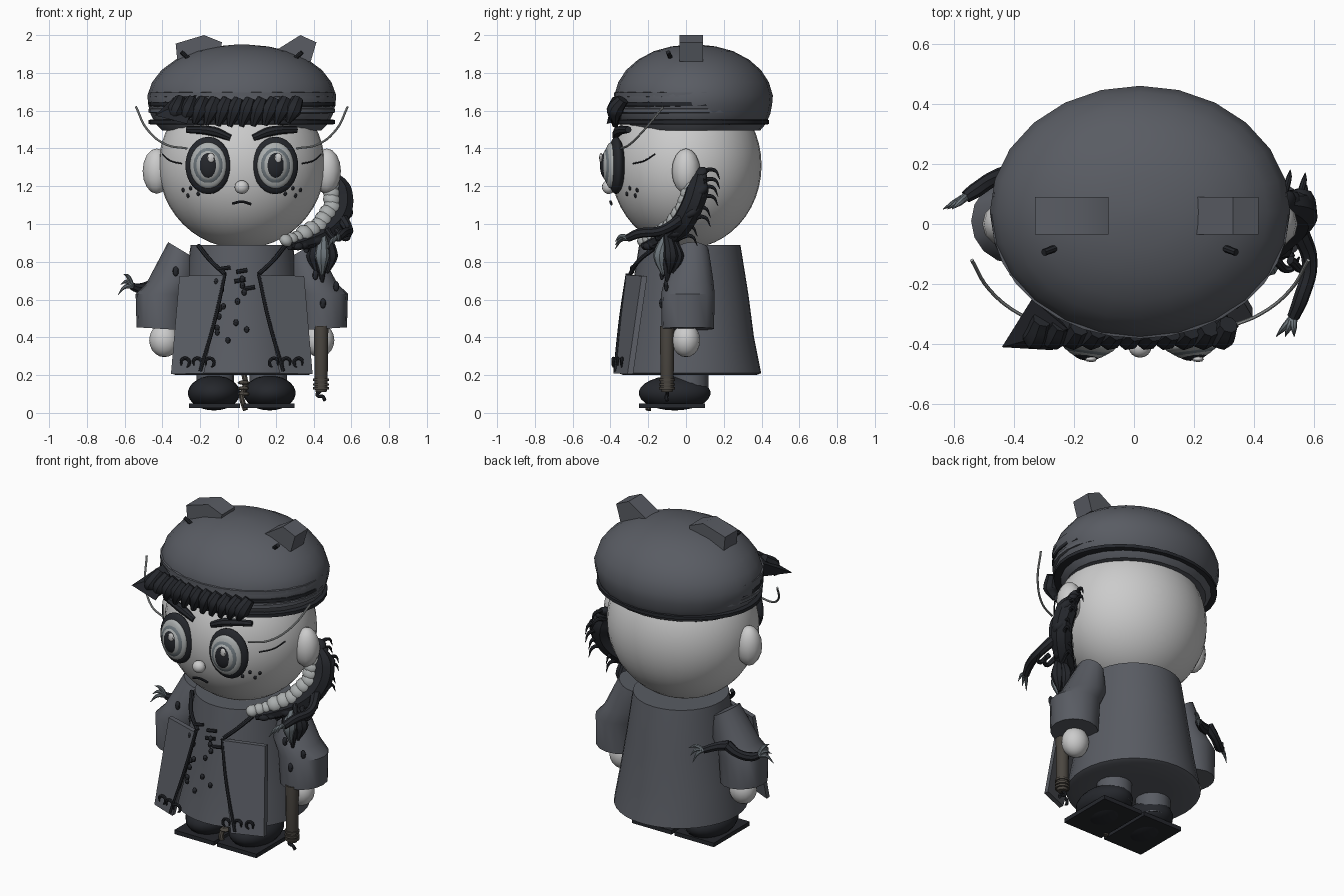
import bpy, bmesh, random
from math import sin, cos, pi, radians
from mathutils import Vector

if "Cube" in bpy.data.objects:
    bpy.data.objects.remove(bpy.data.objects["Cube"])

random.seed(4)
CX = 0.02  # mirror plane of the figure


def mat(name, r, g, b):
    m = bpy.data.materials.new(name)
    m.diffuse_color = (r, g, b, 1)
    m.use_nodes = True
    m.node_tree.nodes["Principled BSDF"].inputs["Base Color"].default_value = m.diffuse_color
    return m


SKIN, CLOTH, DARK = mat("skin", .55, .55, .55), mat("cloth", .1, .107, .125), mat("dark", .018, .02, .025)
PALE, MID, WOOD = mat("pale", .4, .42, .42), mat("mid", .16, .19, .21), mat("wood", .07, .062, .052)


def finish(o, m, smooth=True):
    o.data.materials.append(m)
    bpy.ops.object.select_all(action='DESELECT')
    o.select_set(True)
    bpy.context.view_layer.objects.active = o
    if smooth:
        bpy.ops.object.shade_smooth_by_angle(angle=radians(40))
    return o


def mesh(name, verts, faces, m, smooth=True):
    me = bpy.data.meshes.new(name)
    me.from_pydata(verts, [], faces)
    bm = bmesh.new()
    bm.from_mesh(me)
    bmesh.ops.recalc_face_normals(bm, faces=bm.faces)
    bm.to_mesh(me)
    bm.free()
    o = bpy.data.objects.new(name, me)
    bpy.context.collection.objects.link(o)
    return finish(o, m, smooth)


def ball(name, c, r, m, rot=(0, 0, 0), n=16):
    bpy.ops.mesh.primitive_uv_sphere_add(segments=n, ring_count=max(6, n * 2 // 3), location=c, rotation=rot)
    o = bpy.context.object
    o.name, o.scale = name, r
    return finish(o, m)


def loft(name, rings, m, n=28):
    """rings: (cx, cy, cz, rx, ry, slope of z along x)"""
    v = [(x + rx * cos(2 * pi * i / n), y + ry * sin(2 * pi * i / n), z + s * rx * cos(2 * pi * i / n))
         for x, y, z, rx, ry, s in rings for i in range(n)]
    f = [(k * n + i, k * n + (i + 1) % n, (k + 1) * n + (i + 1) % n, (k + 1) * n + i)
         for k in range(len(rings) - 1) for i in range(n)]
    f += [tuple(range(n)), tuple(range((len(rings) - 1) * n, len(rings) * n))]
    return mesh(name, v, f, m)


def prism(name, pts, d, m):
    n, d = len(pts), Vector(d)
    v = [Vector(p) for p in pts] + [Vector(p) + d for p in pts]
    f = [tuple(range(n)), tuple(range(n, 2 * n))] + [(i, (i + 1) % n, n + (i + 1) % n, n + i) for i in range(n)]
    return mesh(name, v, f, m)


def tube(name, pts, r, m, taper=None):
    cu = bpy.data.curves.new(name, 'CURVE')
    cu.dimensions, cu.bevel_depth, cu.bevel_resolution = '3D', r, 2
    cu.use_fill_caps, cu.resolution_u = True, 5
    s = cu.splines.new('BEZIER')
    s.bezier_points.add(len(pts) - 1)
    for i, (p, q) in enumerate(zip(s.bezier_points, pts)):
        p.co, p.handle_left_type, p.handle_right_type = q, 'AUTO', 'AUTO'
        p.radius = taper[i] if taper else 1
    o = bpy.data.objects.new(name, cu)
    bpy.context.collection.objects.link(o)
    bpy.ops.object.select_all(action='DESELECT')
    o.select_set(True)
    bpy.context.view_layer.objects.active = o
    bpy.ops.object.convert(target='MESH')
    return finish(bpy.context.object, m)


def claw(name, pts, m, spread):
    """thin arm ending in three hooked fingers"""
    tube(name, pts, .026, m, [1.2] + [1] * (len(pts) - 2) + [.8])
    a, d = Vector(pts[-1]), (Vector(pts[-1]) - Vector(pts[-2])).normalized()
    for k in (-1, 0, 1):
        e = a + d * .075 + Vector(spread) * k
        tube(name + "_finger", [a, (a + e) / 2 + Vector((0, 0, .015)), e - Vector((0, 0, .01))], .014, MID, [1, .8, .1])


# Head, nose, mouth
ball("head", (CX, 0, 1.31), (.44, .4, .44), SKIN, n=36)
ball("nose", (CX, -.41, 1.195), (.038, .035, .036), SKIN)
tube("mouth", [(-.03, -.395, 1.108), (CX, -.4, 1.118), (.07, -.395, 1.105)], .007, DARK)

# Soft cap with bands and two peaked tabs
prof = [(.84, 1.495), (.91, 1.53), (.965, 1.58), (.99, 1.63), (1, 1.68), (.95, 1.75), (.85, 1.815), (.7, 1.87), (.5, 1.915), (.28, 1.94), (.06, 1.95)]
loft("cap", [(CX, .04, z, .5 * r, .42 * r, 0) for r, z in prof], CLOTH, 24)
for z, r, y, m in ((1.54, .985, .035, DARK), (1.60, .985, .025, CLOTH), (1.635, .99, .025, DARK), (1.685, .99, .025, CLOTH)):
    loft("cap_band", [(CX, y, z + dz, .5 * k * r, .41 * k * r, 0) for dz, k in ((-.014, .97), (-.01, 1), (.01, 1), (.014, .97))], m, 32)
prism("cap_tab_left", [(x, -.035, z) for x, z in ((-.33, 1.955), (-.18, 2.0), (-.085, 1.962), (-.1, 1.88), (-.32, 1.85))], (0, .125, 0), CLOTH)
prism("cap_tab_right", [(x, -.035, z) for x, z in ((.17, 1.9), (.33, 2.0), (.415, 1.962), (.385, 1.86), (.2, 1.86))], (0, .125, 0), CLOTH)

for s in (-1, 1):
    X = lambda x: CX + s * x
    ball("ear", (X(.45), 0, 1.28), (.075, .075, .12), SKIN, n=12)
    tube("cap_stitch", [(X(.32), -.095, 1.91), (X(.28), -.08, 1.875)], .012, DARK)
    # Eye as stacked domes
    ex = X(.178)
    for nm, y, rx, ry, rz, m in (("eye_rim", -.37, .122, .045, .152, DARK), ("eye_white", -.398, .098, .035, .122, PALE),
                                 ("iris_ring", -.408, .083, .034, .1, MID), ("iris", -.415, .07, .034, .085, PALE),
                                 ("pupil", -.424, .053, .031, .072, DARK)):
        ball(nm, (ex, y, 1.31), (rx, ry, rz), m, (0, 0, s * .15), 20)
    ball("eye_glint", (ex + .015, -.45, 1.35), (.02, .01, .026), SKIN, n=8)
    # Brow, whisker, cheek line, freckles
    tube("brow", [(X(.06), -.37, 1.455), (X(.15), -.36, 1.49), (X(.29), -.305, 1.5)], .026, DARK, [.7, 1, .7])
    tube("whisker", [(X(.56), -.12, 1.62), (X(.5), -.22, 1.5), (X(.4), -.3, 1.42), (X(.29), -.345, 1.4)], .006, PALE)
    tube("cheek_line", [(X(.42), -.165, 1.37), (X(.38), -.22, 1.335), (X(.32), -.28, 1.32)], .004, DARK)
    for a, z in ((.23, 1.16), (.27, 1.19), (.285, 1.15), (.31, 1.18)):
        ball("freckle", (X(a), -.4 * (1 - (a / .44) ** 2 - ((z - 1.31) / .44) ** 2) ** .5, z), (.009, .009, .012), DARK, n=8)

    # Sleeve, hand, leg, shoe
    loft("sleeve", [(X(.325), .035, .865, .065, .085, .6 * s), (X(.37), .015, .7, .135, .13, -.1 * s),
                    (X(.42), .01, .63, .142, .142, 0), (X(.425), .01, .445, .132, .138, .06 * s)], CLOTH, 16)
    ball("hand", (X(.41), 0, .385), (.08, .075, .09), SKIN)
    loft("leg", [(X(.14), .02, z, .1, .1, 0) for z in (.08, .26)], CLOTH, 16)
    ball("shoe", (X(.147), -.06, .105), (.138, .19, .092), DARK, n=20)
    prism("sole", [(X(a), y, .025) for a, y in ((.01, -.25), (.28, -.25), (.28, .1), (.01, .1))], (0, 0, .025), DARK)

    # Coat front panel, lapel edging and hem scrolls
    prism("coat_panel", [(X(.09), -.32, .73), (X(.33), -.235, .725), (X(.375), -.31, .205), (X(.2), -.385, .21)], (0, .03, 0), CLOTH)
    tube("collar_edge", [(X(.23), -.15, .885), (X(.16), -.255, .8), (X(.09), -.295, .735)], .012, DARK)
    tube("lapel_edge", [(X(.09), -.31, .735), (X(.14), -.345, .5), (X(.22), -.375, .22)], .01, DARK)
    for k in range(3):
        a, r = .17 + k * .065, .024
        tube("hem_scroll", [(X(a + r * cos(t)), -.385 + (a - .17) * .35, .265 + r * sin(t)) for t in (-.6, .8, 2.2, 3.6, 4.4)], .009, DARK, [.4, 1, 1, 1, .4])

# Coat body
loft("coat", [(CX, .02, z, rx, ry, 0) for rx, ry, z in ((.22, .22, .2), (.35, .35, .2), (.375, .378, .21), (.37, .37, .25), (.345, .34, .4),
                                                       (.305, .31, .63), (.275, .273, .86), (.27, .268, .89))], CLOTH, 36)

# Spots on the coat front and sleeves, short toggles at the collar
for i in range(16):
    z = random.uniform(.36, .74)
    ball("coat_spot", (random.uniform(-.13, .06), -.3 - (.72 - z) * .14, z), (.014, .012, .018), DARK, n=8)
for x, z in ((-.07, .765), (.01, .70), (.06, .66), (.02, .75)):
    tube("coat_toggle", [(x - .03, -.285, z - .004), (x + .03, -.285, z + .006)], .011, DARK)
for x, y, z in ((.41, -.128, .73), (.45, -.13, .58), (.52, -.105, .67), (-.33, -.118, .75), (-.25, -.1, .68)):
    ball("sleeve_spot", (x, y, z), (.016, .012, .027), DARK, n=8)

# Fringe of overlapping locks below the cap
for i in range(11):
    x = -.33 + i * .062
    tube("fringe_lock", [(x + .025, -.36 + .35 * (x - CX) ** 2, 1.66), (x, -.375, 1.6), (x - .025, -.375, 1.515 + .3 * (x - CX) ** 2)],
         .046, DARK, [.7, 1, .3])
mesh("fringe_fin", [(-.34, -.25, 1.67), (-.44, -.41, 1.575), (-.27, -.42, 1.53), (-.22, -.35, 1.68), (-.3, -.25, 1.57)],
     [(0, 1, 3), (1, 2, 3), (0, 4, 1), (1, 4, 2), (0, 3, 4), (2, 4, 3)], DARK, False)

# Creature on the shoulder: scaled back, pale belly, spines
path = [Vector(p) for p in ((.49, .07, 1.27), (.54, .06, 1.18), (.545, .02, 1.07), (.475, -.05, .97), (.36, -.14, .91), (.27, -.22, .885))]
tube("creature_body", path, .062, DARK, [.4, 1, 1, .95, .7, .4])
for i in range(5):
    for t in (0, .33, .67):
        p = path[i].lerp(path[i + 1], t)
        k = .044 if i in (0, 4) else .06
        ball("creature_scale", p + Vector((.008, .006, 0)), (k, k, k * .6), DARK, (.5, .4, 0), 10)
        ball("creature_belly", p + Vector((-.045, -.03, .02)), (k * .85, k * .85, k * .7), PALE, (.5, .6, 0), 10)
    for dz in (0, -.05):
        p = path[i] + Vector((0, 0, dz))
        tube("creature_spine", [p, p + Vector((.025, .08, .015)), p + Vector((.03, .11, -.035))], .014, DARK, [1, .7, .1])
claw("creature_arm", [(.55, -.02, 1.03), (.585, -.13, .965), (.555, -.25, .95), (.53, -.31, .925)], DARK, (.03, 0, .02))
claw("creature_hind_arm", [(-.4, .17, .72), (-.46, .155, .68), (-.53, .11, .66), (-.56, .09, .67)], DARK, (.015, 0, .055))
claw("creature_hind_foot", [(-.4, .15, .71), (-.34, .18, .7), (-.28, .23, .68)], DARK, (.015, 0, .04))

# Hanging creature head made of tapered petals
for dx, dy, z0, m in ((0, 0, .69, DARK), (-.045, .02, .74, DARK), (.045, .02, .74, DARK), (0, -.035, .73, MID), (.01, .05, .74, DARK)):
    tube("creature_head_petal", [(.45 + dx * .4, -.1, .95), (.445 + dx, -.1 + dy, .83), (.445 + dx * .6, -.1 + dy * .6, z0)], .04, m, [.5, 1, .2])
for x in (.5, .55):
    tube("creature_feeler", [(x - .03, -.12, .97), (x + .02, -.15, .92), (x + .05, -.11, .95)], .016, DARK, [1, .8, .2])

# Cane with rings and hooked tip
loft("cane", [(.44, -.1, z, r, r, 0) for z, r in ((.11, .028), (.13, .034), (.44, .038), (.46, .038))], WOOD, 12)
for z in (.13, .15, .175):
    loft("cane_ring", [(.44, -.1, z + d, .042, .042, 0) for d in (-.006, .006)], WOOD, 12)
tube("cane_tip", [(.44, -.1, .12), (.42, -.1, .095), (.45, -.105, .085), (.46, -.1, .065)], .01, DARK)

# Cord hanging between the legs
tube("cord", [(CX, -.05, .25), (CX + .02, -.1, .15), (CX, -.19, .08), (CX + .02, -.2, .015)], .015, WOOD)
for z in (.1, .13, .16):
    ball("cord_knot", (CX + .01, -.11 - (.16 - z), z), (.032, .03, .012), WOOD, n=8)
